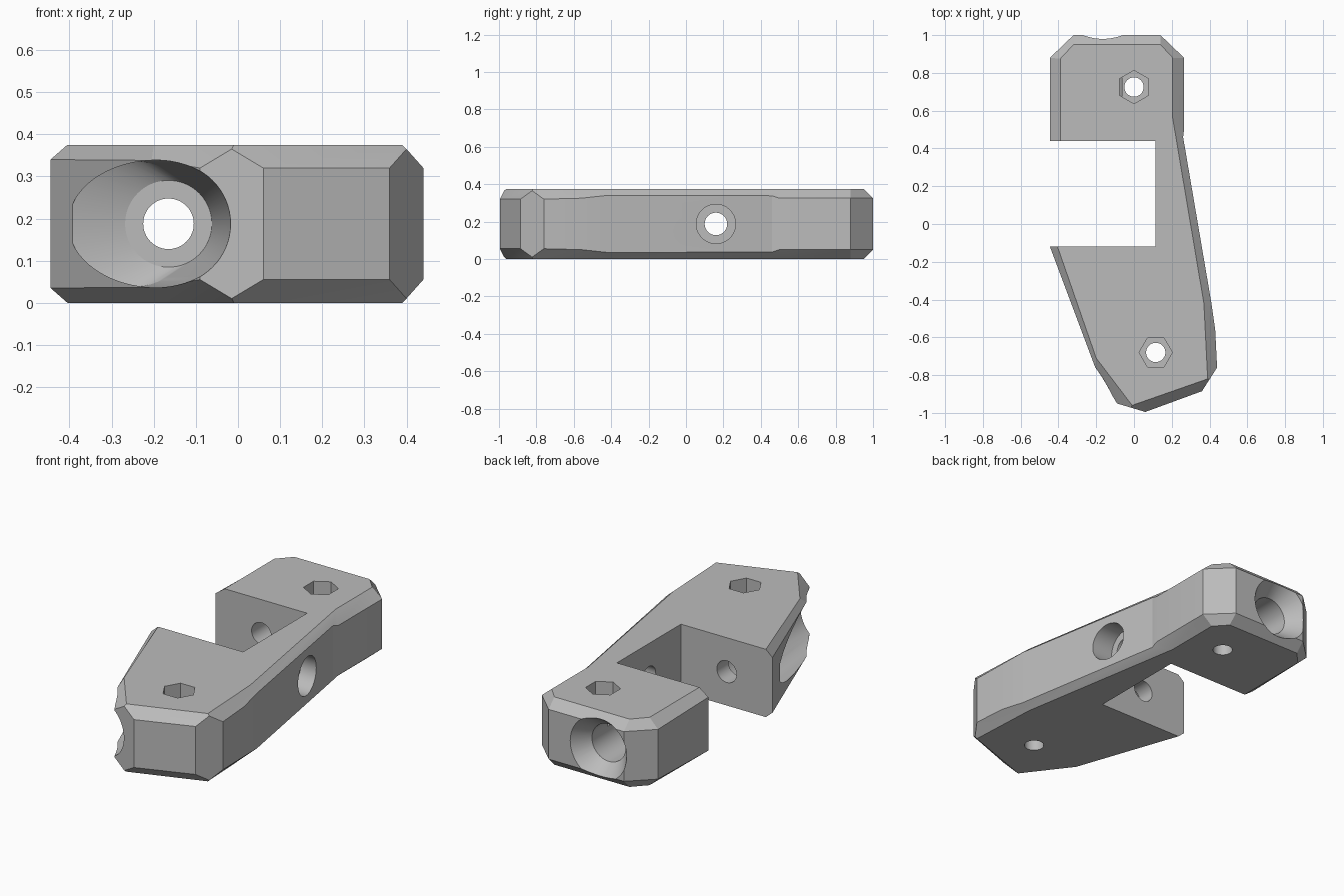
import bpy, bmesh
from math import cos, sin, pi, radians
from mathutils import Vector, Matrix

if "Cube" in bpy.data.objects:
    bpy.data.objects.remove(bpy.data.objects["Cube"], do_unlink=True)

H = 0.375
MID = H / 2

grey = bpy.data.materials.new("plain grey")
grey.use_nodes = True
grey.diffuse_color = (0.5, 0.5, 0.5, 1)
grey.node_tree.nodes["Principled BSDF"].inputs["Base Color"].default_value = (0.5, 0.5, 0.5, 1)


def finish(bm, name):
    bmesh.ops.recalc_face_normals(bm, faces=bm.faces)
    mesh = bpy.data.meshes.new(name)
    bm.to_mesh(mesh)
    bm.free()
    mesh.materials.append(grey)
    obj = bpy.data.objects.new(name, mesh)
    bpy.context.collection.objects.link(obj)
    return obj


# Outline rows: outer x, y, chamfer height, then the inset x, y of the flat face
outline = [
    (-.445, -.12, .035, -.405, -.12),
    (-.205, -.76, .037, -.20, -.71),
    (-.09, -.95, .055, -.01, -.96),
    (-.015, -.9725, .01, -.01, -.96),
    (.06, -.995, .055, -.01, -.96),
    (.36, -.885, .055, .39, -.82),
    (.40, -.8225, .01, .39, -.82),
    (.44, -.76, .055, .39, -.82),
    (.43, -.56, .05, .37, -.42),
    (.41, -.42, .035, .37, -.42),
    (.26, .46, .037, .205, .56),
    (.265, .5, .05, .205, .56),
    (.265, .88, .05, .205, .88),
    (.14, 1, .05, .14, .95),
    (-.32, 1, .05, -.32, .95),
    (-.445, .88, .05, -.39, .875),
    (-.445, .44, .04, -.39, .44),
    (.115, .44, .04, .115, .44),
    (.115, -.12, .04, .115, -.12),
]


def make_body():
    bm = bmesh.new()
    rings = [
        [bm.verts.new((u, v, 0)) for x, y, d, u, v in outline],
        [bm.verts.new((x, y, d)) for x, y, d, u, v in outline],
        [bm.verts.new((x, y, H - d)) for x, y, d, u, v in outline],
        [bm.verts.new((u, v, H)) for x, y, d, u, v in outline],
    ]
    n = len(outline)
    for low, high in zip(rings, rings[1:]):
        for i in range(n):
            j = (i + 1) % n
            bm.faces.new((low[i], low[j], high[j], high[i]))
    bm.faces.new(rings[0][::-1])
    bm.faces.new(rings[-1])
    bmesh.ops.remove_doubles(bm, verts=bm.verts, dist=0.0001)
    return finish(bm, "bracket_body")


def hull_cutter(name, axis, circles, sides=64, turn=0.0):
    """Convex cutter around circles (centre, radius) that face along axis."""
    bm = bmesh.new()
    rot = Vector((0, 0, 1)).rotation_difference(Vector(axis)).to_matrix()
    for centre, r in circles:
        for k in range(sides):
            a = 2 * pi * k / sides + turn
            bm.verts.new(Vector(centre) + rot @ Vector((r * cos(a), r * sin(a), 0)))
    hull = bmesh.ops.convex_hull(bm, input=bm.verts)
    loose = [v for v in bm.verts if not v.link_faces]
    bmesh.ops.delete(bm, geom=loose, context='VERTS')
    bmesh.ops.dissolve_limit(bm, angle_limit=0.001, verts=bm.verts, edges=bm.edges)
    return finish(bm, name)


body = make_body()
X, Y, Z = (1, 0, 0), (0, 1, 0), (0, 0, 1)
BX = -.165   # long bore position
SY = .16     # side bore position
cutters = []

# Long bore with a flared front mouth and a countersunk back pocket
cutters.append(hull_cutter("long_bore", Y, [((BX, -1.1, MID), .06), ((BX, 1.1, MID), .06)]))
cutters.append(hull_cutter("front_mouth", Y, [
    ((BX, -.22, MID), .103), ((-.25, -.26, MID), .15), ((BX, -1.05, MID), .152)]))
cutters.append(hull_cutter("back_pocket", Y, [((BX, .6, MID), .103), ((BX, 1.1, MID), .103)]))
cutters.append(hull_cutter("back_countersink", Y, [((BX, .91, MID), .103), ((BX, 1.05, MID), .212)]))

# Side bore with counterbore
cutters.append(hull_cutter("side_bore", X, [((.05, SY, MID), .06), ((.5, SY, MID), .06)]))
cutters.append(hull_cutter("side_counterbore", X, [((.2, SY, MID), .105), ((.5, SY, MID), .105)]))

# Vertical bolt holes with hexagonal nut pockets
for label, x, y, turn in (("back", 0, .725, pi / 6), ("front", .115, -.68, 0)):
    cutters.append(hull_cutter(label + "_bolt_hole", Z, [((x, y, -.1), .051), ((x, y, .5), .051)], 48))
    cutters.append(hull_cutter(label + "_nut_pocket", Z, [((x, y, .2), .088), ((x, y, .5), .088)], 6, turn))

for cutter in cutters:
    cutter.hide_render = True
    mod = body.modifiers.new(cutter.name, 'BOOLEAN')
    mod.operation = 'DIFFERENCE'
    mod.solver = 'EXACT'
    mod.object = cutter

# Apply the cuts and drop the cutters
bpy.ops.object.select_all(action='DESELECT')
body.select_set(True)
bpy.context.view_layer.objects.active = body
for mod in list(body.modifiers):
    bpy.ops.object.modifier_apply(modifier=mod.name)
for cutter in cutters:
    bpy.data.objects.remove(cutter, do_unlink=True)

bpy.ops.object.shade_smooth_by_angle(angle=radians(12))
